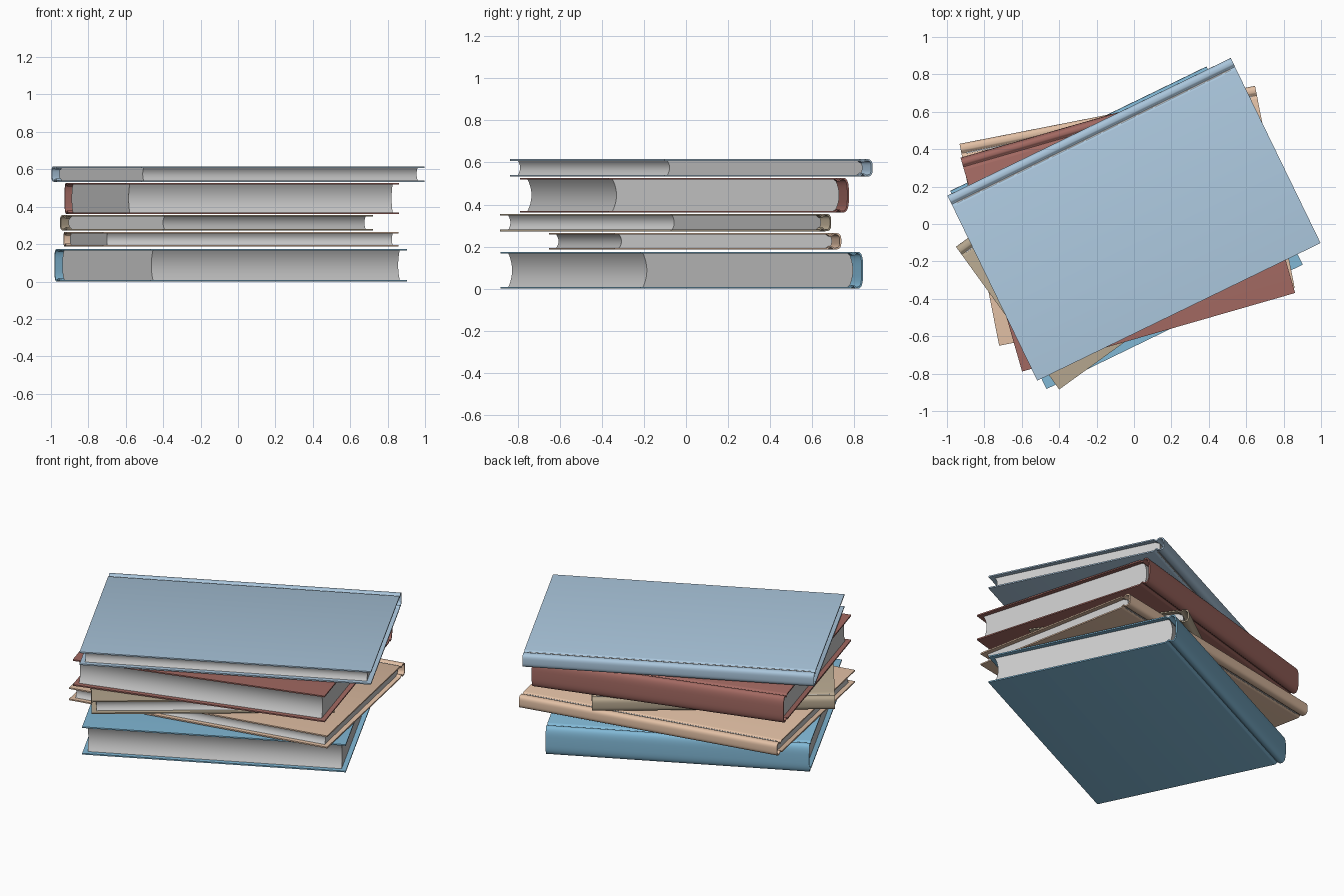
import bpy, bmesh
from math import radians, sin, cos, pi
from mathutils import Matrix

if "Cube" in bpy.data.objects:
    bpy.data.objects.remove(bpy.data.objects["Cube"])

T = 0.008          # board thickness
OVER = 0.028       # cover overhang past the pages
GAP = 0.04         # spine to page back


def material(name, rgb):
    m = bpy.data.materials.new(name)
    m.diffuse_color = (*rgb, 1)
    m.use_nodes = True
    m.node_tree.nodes["Principled BSDF"].inputs["Base Color"].default_value = m.diffuse_color
    return m


def extrude_profile(name, pts, length, place, mat=None):
    """Extrude a closed (y, z) outline along x, centred, and place it."""
    bm = bmesh.new()
    face = bm.faces.new([bm.verts.new((-length / 2, y, z)) for y, z in pts])
    ext = bmesh.ops.extrude_face_region(bm, geom=[face])
    moved = [g for g in ext["geom"] if isinstance(g, bmesh.types.BMVert)]
    bmesh.ops.translate(bm, verts=moved, vec=(length, 0, 0))
    bmesh.ops.recalc_face_normals(bm, faces=bm.faces)
    mesh = bpy.data.meshes.new(name)
    bm.to_mesh(mesh)
    bm.free()
    ob = bpy.data.objects.new(name, mesh)
    bpy.context.collection.objects.link(ob)
    ob.matrix_world = place
    if mat:
        mesh.materials.append(mat)
    bpy.ops.object.select_all(action='DESELECT')
    ob.select_set(True)
    bpy.context.view_layer.objects.active = ob
    bpy.ops.object.shade_smooth_by_angle(angle=radians(35))
    return ob


def cover_line(w, h, inset):
    """Open line: top board, hinge groove, rounded spine, and mirrored below."""
    half, r = h / 2 - inset, w / 2
    top = [(-r, half)]
    for i in range(9):                       # hinge groove
        a = i / 8
        top.append((r - 0.07 + 0.036 * a, half - 0.01 * sin(pi * a) ** 2))
    base, depth = r - 0.03, 0.03 - inset
    for i in range(1, 13):                   # spine, squarish round
        a = pi / 2 * (1 - i / 12)
        top.append((base + depth * cos(a) ** 0.8, half * sin(a) ** 0.6 if a > 0.001 else 0))
    return top + [(y, -z) for y, z in reversed(top[:-1])]


def page_outline(w, h):
    """Hollow fore edge, rounded back."""
    half = h / 2 - T * 0.9
    front, back = -w / 2 + OVER, w / 2 - GAP
    bulge = min(0.02, h * 0.15)
    s = [i / 6 - 1 for i in range(13)]
    fore = [(front + bulge * (1 - t * t), half * t) for t in s]
    rear = [(back - bulge * t * t, half * t) for t in reversed(s)]
    return fore + rear


def book(name, centre, angle, length, width, z0, z1, rgb):
    h = z1 - z0
    place = Matrix.Translation((*centre, (z0 + z1) / 2)) @ Matrix.Rotation(radians(angle), 4, 'Z')
    outline = cover_line(width, h, 0) + cover_line(width, h, T)[::-1]
    extrude_profile(name + "_cover", outline, length, place, material(name + "_cloth", rgb))
    extrude_profile(name + "_pages", page_outline(width, h), length - 2 * OVER, place)


# Stack from bottom to top: centre, turn, length, width, bottom, top, colour
book("blue_book", (-0.04, -0.02), 25.9, 1.523, 1.178, 0.0, 0.175, (0.22, 0.48, 0.67))
book("tan_book", (-0.037, 0.044), 11.1, 1.61, 1.10, 0.186, 0.265, (0.75, 0.52, 0.37))
book("brown_book", (-0.115, -0.097), 35.9, 1.385, 0.942, 0.273, 0.356, (0.46, 0.38, 0.27))
book("red_book", (-0.033, -0.007), 16.05, 1.519, 1.19, 0.362, 0.527, (0.36, 0.14, 0.12))
book("pale_blue_book", (0.0, 0.025), 25.9, 1.684, 1.10, 0.533, 0.616, (0.40, 0.56, 0.71))
